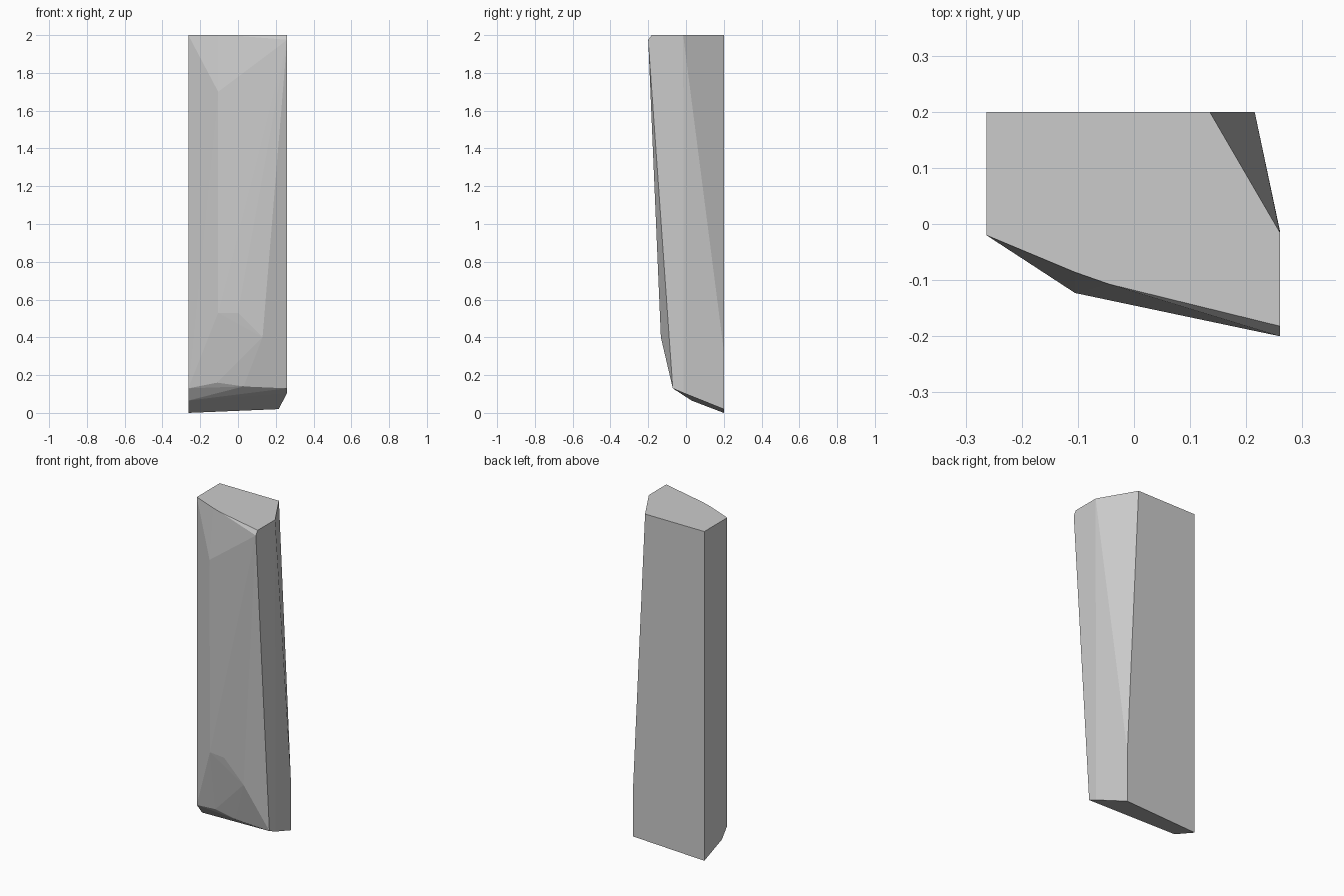
import bpy
import bmesh

cube = bpy.data.objects.get("Cube")
if cube:
    bpy.data.objects.remove(cube, do_unlink=True)

# Single stone grey
stone = bpy.data.materials.new("stone_grey")
stone.use_nodes = True
grey = (0.6, 0.6, 0.6, 1)
stone.diffuse_color = grey
stone.node_tree.nodes["Principled BSDF"].inputs["Base Color"].default_value = grey

L, R, BACK, TOP = -0.263, 0.26, 0.2, 2.0

# Flat top outline
corners = [(x, y, TOP) for x, y in (
    (L, BACK), (0.135, BACK), (R, -0.015), (R, -0.182),
    (-0.045, -0.107), (-0.105, -0.086), (L, -0.02))]

# Bulging front face
corners += [(R, -0.2, 1.975), (-0.105, -0.123, 1.7), (-0.105, -0.119, 0.53),
            (0.0, -0.133, 0.53), (0.13, -0.133, 0.4)]

# Lower front rim and undercut
corners += [(L, -0.02, 0.13), (-0.11, -0.06, 0.16), (0.03, -0.068, 0.14),
            (R, -0.07, 0.13), (L, 0.03, 0.065)]

# Slanted side and sloping base
corners += [(R, -0.012, 0.105), (0.215, BACK, 0.33),
            (0.215, BACK, 0.02), (L, BACK, 0.0)]

# Wrap the corners into one faceted slab
bm = bmesh.new()
for corner in corners:
    bm.verts.new(corner)
hull = bmesh.ops.convex_hull(bm, input=bm.verts)
loose = [v for v in bm.verts if not v.link_faces]
bmesh.ops.delete(bm, geom=loose, context="VERTS")
bmesh.ops.dissolve_limit(bm, angle_limit=0.01, verts=bm.verts, edges=bm.edges)
bmesh.ops.recalc_face_normals(bm, faces=bm.faces)

mesh = bpy.data.meshes.new("stone_slab")
bm.to_mesh(mesh)
bm.free()
mesh.materials.append(stone)
slab = bpy.data.objects.new("stone_slab", mesh)
bpy.context.collection.objects.link(slab)
